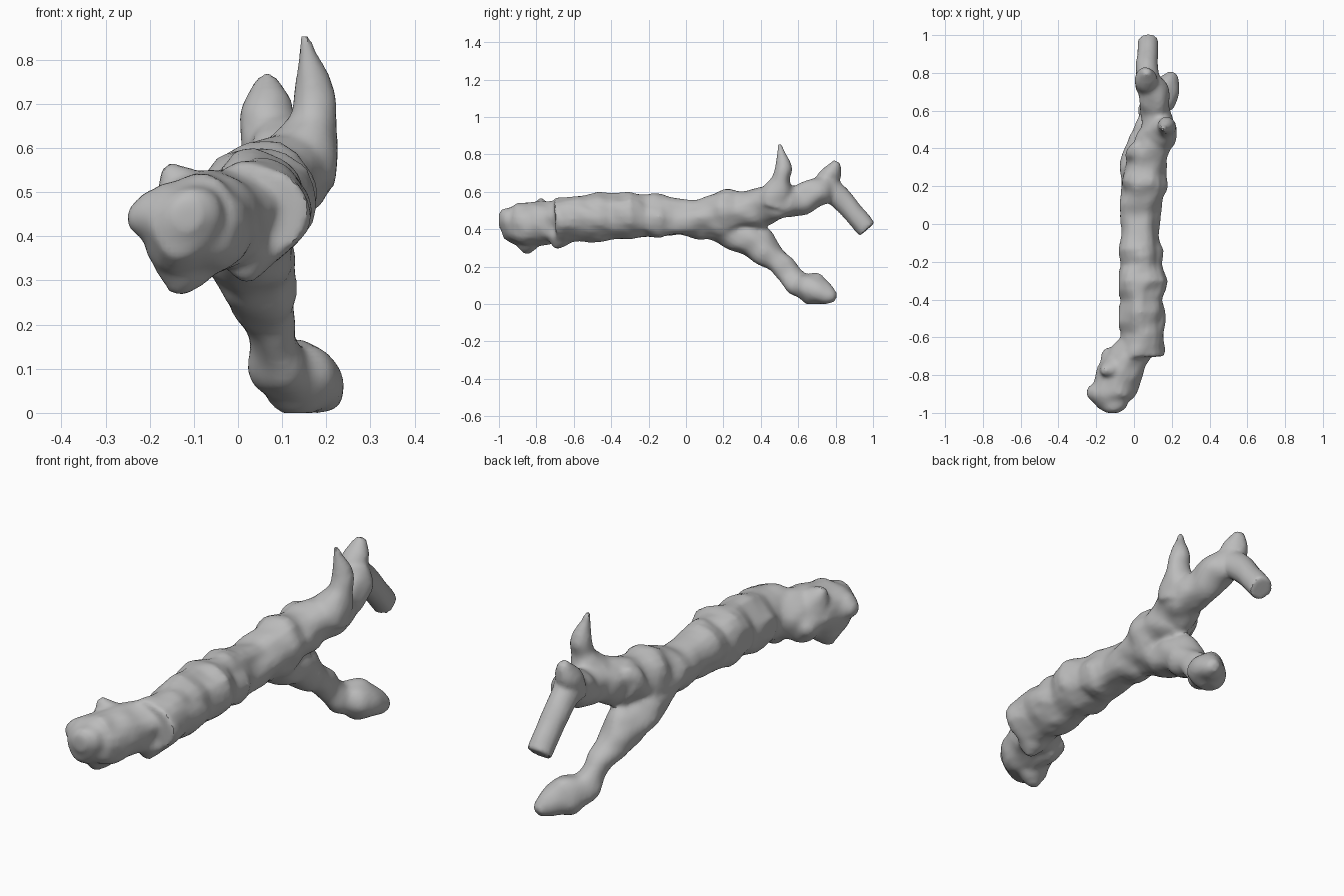
import bpy, bmesh, math
from mathutils import Vector, noise

default_cube = bpy.data.objects.get("Cube")
if default_cube:
    bpy.data.objects.remove(default_cube)

bark = bpy.data.materials.new("grey bark")
bark.use_nodes = True
grey = (0.5, 0.5, 0.5, 1)
bark.diffuse_color = grey
bark.node_tree.nodes["Principled BSDF"].inputs["Base Color"].default_value = grey

SIDES = 20
STEPS = 8


def spline(before, start, end, after, t):
    """Smooth curve from start to end, guided by the neighbouring stations."""
    leaving = (end - before) / 2
    arriving = (after - start) / 2
    bend = (end - start) * 3 - leaving * 2 - arriving
    settle = (start - end) * 2 + leaving + arriving
    return start + leaving * t + bend * t * t + settle * t * t * t


def limb(bm, *stations, lump=0.02, ripple=0.0):
    """Loft a knobbly tube through stations of x, y, z and radius."""
    points = [Vector(station) for station in stations]
    points = [points[0], *points, points[-1]]
    path = []
    for index in range(len(points) - 3):
        for step in range(STEPS):
            path.append(spline(*points[index:index + 4], step / STEPS))
    path.append(points[-1])

    rings = []
    for index, here in enumerate(path):
        centre = here.xyz
        ahead = path[min(index + 1, len(path) - 1)].xyz
        behind = path[max(index - 1, 0)].xyz
        along = (ahead - behind).normalized()
        side = Vector((1, 0, 0)).cross(along).normalized()
        across = along.cross(side)
        # Ripples give the swollen bands, noise gives the bumps
        radius = here.w * (1 + ripple * math.sin(centre.y * 36))
        ring = []
        for corner in range(SIDES):
            angle = math.tau * corner / SIDES
            out = side * math.cos(angle) + across * math.sin(angle)
            bump = noise.noise((centre + out * radius) * 11) * min(lump, radius / 3)
            ring.append(bm.verts.new(centre + out * (radius + bump)))
        rings.append(ring)

    for ring, following in zip(rings, rings[1:]):
        for corner in range(SIDES):
            beside = (corner + 1) % SIDES
            bm.faces.new((ring[corner], ring[beside], following[beside], following[corner]))
    bm.faces.new(rings[0])
    bm.faces.new(rings[-1])


def knot(bm, base, tip, radius):
    """A blunt stub that tapers from base to tip."""
    base, tip = Vector(base), Vector(tip)
    middle = base.lerp(tip, 0.6)
    limb(bm, (*base, radius), (*middle, radius * 0.7), (*tip, radius * 0.2))


bm = bmesh.new()

# Trunk with swollen bands, and its bent front end
limb(bm, (.04, -.7, .45, .115), (.04, -.3, .47, .125), (.035, 0, .46, .1),
     (.05, .2, .48, .12), (.08, .4, .51, .1), lump=0.025, ripple=0.05)
limb(bm, (.04, -.6, .46, .09), (-.06, -.76, .43, .115), (-.11, -.9, .43, .115),
     (-.11, -.97, .44, .075), (-.11, -1, .44, .03))

# Knots on the front end and under the trunk's lip
knot(bm, (-.1, -.76, .45), (-.16, -.78, .56), .08)
knot(bm, (-.1, -.84, .4), (-.14, -.85, .27), .09)
knot(bm, (-.12, -.9, .44), (-.25, -.89, .44), .09)
knot(bm, (-.08, -.74, .41), (-.16, -.67, .4), .1)
knot(bm, (.02, -.66, .4), (.02, -.7, .3), .08)

# Upper bough with its upright spike and stub
limb(bm, (.05, .2, .48, .1), (.09, .4, .52, .1), (.12, .5, .54, .09),
     (.11, .6, .55, .08), (.1, .7, .6, .08), (.08, .8, .65, .04))
limb(bm, (.13, .48, .55, .1), (.17, .5, .65, .06), (.175, .52, .72, .045),
     (.16, .51, .8, .025), (.15, .5, .86, .01))
limb(bm, (.08, .72, .6, .07), (.065, .78, .7, .05), (.07, .81, .76, .02))

# Drooping twig with a blunt end
limb(bm, (.08, .72, .64, .07), (.07, .82, .57, .06), (.075, .97, .4, .055), lump=0.006)

# Small knot at the fork
knot(bm, (.02, .36, .52), (.01, .42, .6), .06)

# Lower bough and swollen foot
limb(bm, (.03, .1, .45, .08), (.03, .3, .37, .1), (.05, .42, .29, .085),
     (.075, .52, .2, .06), (.1, .6, .11, .07), (.15, .68, .08, .085),
     (.19, .76, .05, .05), (.2, .8, .03, .02))

bmesh.ops.recalc_face_normals(bm, faces=bm.faces)
mesh = bpy.data.meshes.new("forked_branch")
bm.to_mesh(mesh)
bm.free()
mesh.materials.append(bark)
branch = bpy.data.objects.new("forked_branch", mesh)
bpy.context.collection.objects.link(branch)
bpy.ops.object.select_all(action="DESELECT")
bpy.context.view_layer.objects.active = branch
branch.select_set(True)

# Fuse the limbs into one skin and soften the joins
fuse = branch.modifiers.new("fuse", "REMESH")
fuse.mode = "VOXEL"
fuse.voxel_size = 0.012
soften = branch.modifiers.new("soften", "SMOOTH")
soften.iterations = 3
for modifier_name in ("fuse", "soften"):
    bpy.ops.object.modifier_apply(modifier=modifier_name)

# Flatten the resting side of the foot and the straight flank of the trunk
for vertex in branch.data.vertices:
    vertex.co.z = max(vertex.co.z, 0)
    if vertex.co.y > -0.6:
        vertex.co.x = max(vertex.co.x, -0.08)

bpy.ops.object.shade_smooth_by_angle(angle=math.radians(40))
